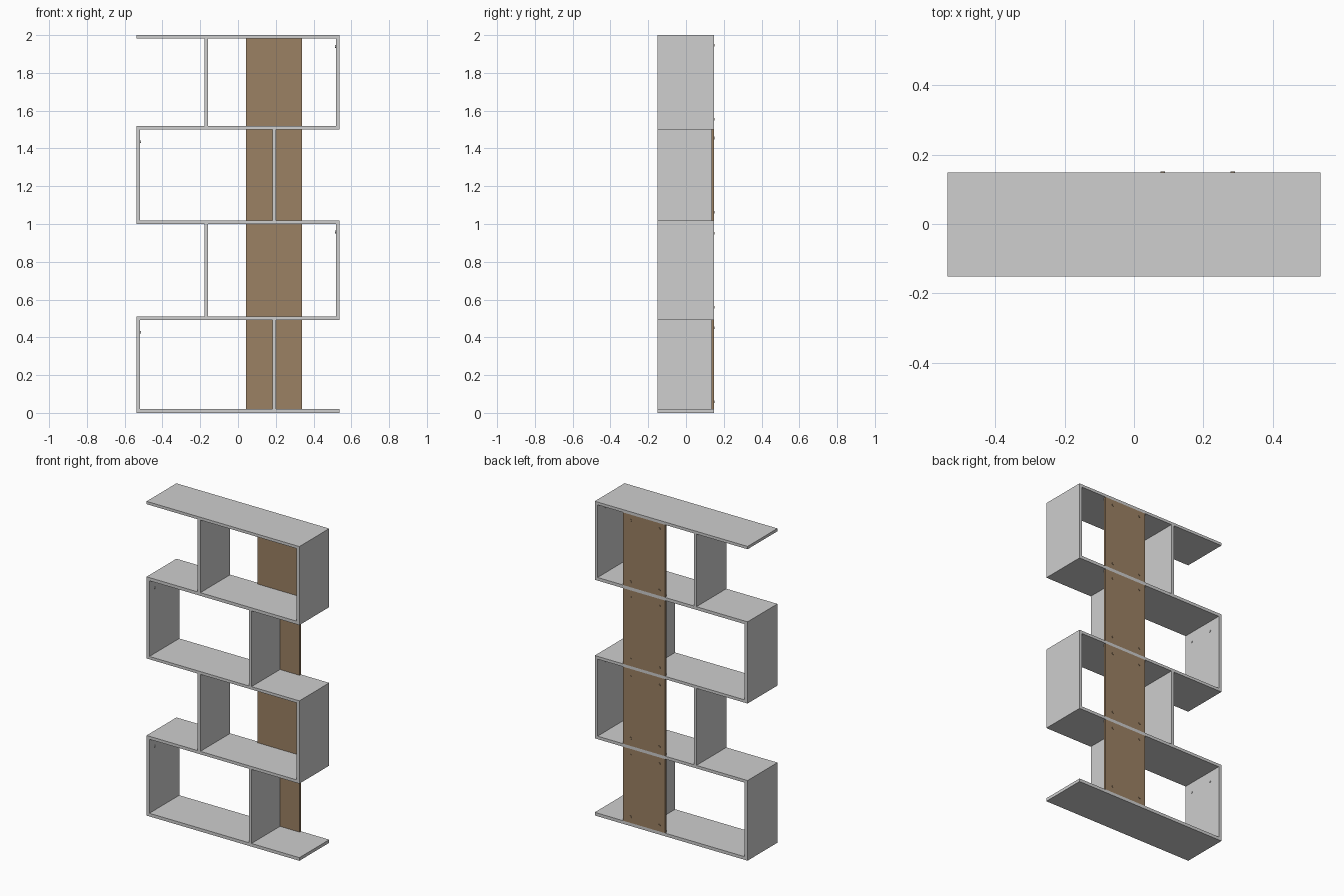
import bpy, math

if "Cube" in bpy.data.objects:
    bpy.data.objects.remove(bpy.data.objects["Cube"])


def material(name, rgb):
    m = bpy.data.materials.new(name)
    m.diffuse_color = (*rgb, 1)
    m.use_nodes = True
    m.node_tree.nodes["Principled BSDF"].inputs["Base Color"].default_value = m.diffuse_color
    return m


GREY = material("light_grey", (0.62, 0.62, 0.62))
BROWN = material("wood_brown", (0.33, 0.22, 0.127))

FRONT, BACK = -0.151, 0.149
PANEL_T = 0.014


def box(name, x, y, z, mat):
    bpy.ops.mesh.primitive_cube_add(
        size=1, location=[(a + b) / 2 for a, b in (x, y, z)])
    o = bpy.context.object
    o.name = name
    o.scale = [b - a for a, b in (x, y, z)]
    bpy.ops.object.transform_apply(location=False, rotation=False, scale=True)
    o.data.materials.append(mat)


def screw(name, loc, rot, mat):
    bpy.ops.mesh.primitive_cylinder_add(
        vertices=16, radius=0.007, depth=0.006, location=loc, rotation=rot)
    o = bpy.context.object
    o.name = name
    o.data.materials.append(mat)
    bpy.ops.object.shade_smooth_by_angle()


# horizontal shelf boards
boards = [(0, 0.02), (0.491, 0.51), (1.0, 1.018), (1.5, 1.52), (1.982, 2.0)]
for i, z in enumerate(boards):
    box(f"shelf_board_{i}", (-0.538, 0.538), (FRONT, BACK), z, GREY)

# uprights alternate sides from level to level
for i in range(4):
    z = (boards[i][1], boards[i + 1][0])
    mid = (z[0] + z[1]) / 2
    if i % 2 == 0:
        box(f"side_panel_{i}", (-0.538, -0.518), (FRONT, BACK), z, GREY)
        box(f"divider_{i}", (0.182, 0.201), (FRONT, BACK - PANEL_T), z, GREY)
        sx, sz = -0.517, z[1] - 0.065
    else:
        box(f"side_panel_{i}", (0.518, 0.538), (FRONT, BACK), z, GREY)
        box(f"divider_{i}", (-0.178, -0.159), (FRONT, BACK), z, GREY)
        sx, sz = 0.517, z[1] - 0.042
    # fixings on the inner face of the side panel
    for k, y in enumerate((-0.095, 0.07)):
        screw(f"side_screw_{i}_{k}", (sx, y, sz), (0, math.pi / 2, 0), GREY)
    # brown back panel with four screws
    box(f"back_panel_{i}", (0.043, 0.34), (BACK - PANEL_T, BACK), z, BROWN)
    for k, (x, dz) in enumerate([(x, d) for x in (0.083, 0.285) for d in (-0.196, 0.196)]):
        screw(f"back_screw_{i}_{k}", (x, BACK, mid + dz), (math.pi / 2, 0, 0), BROWN)
